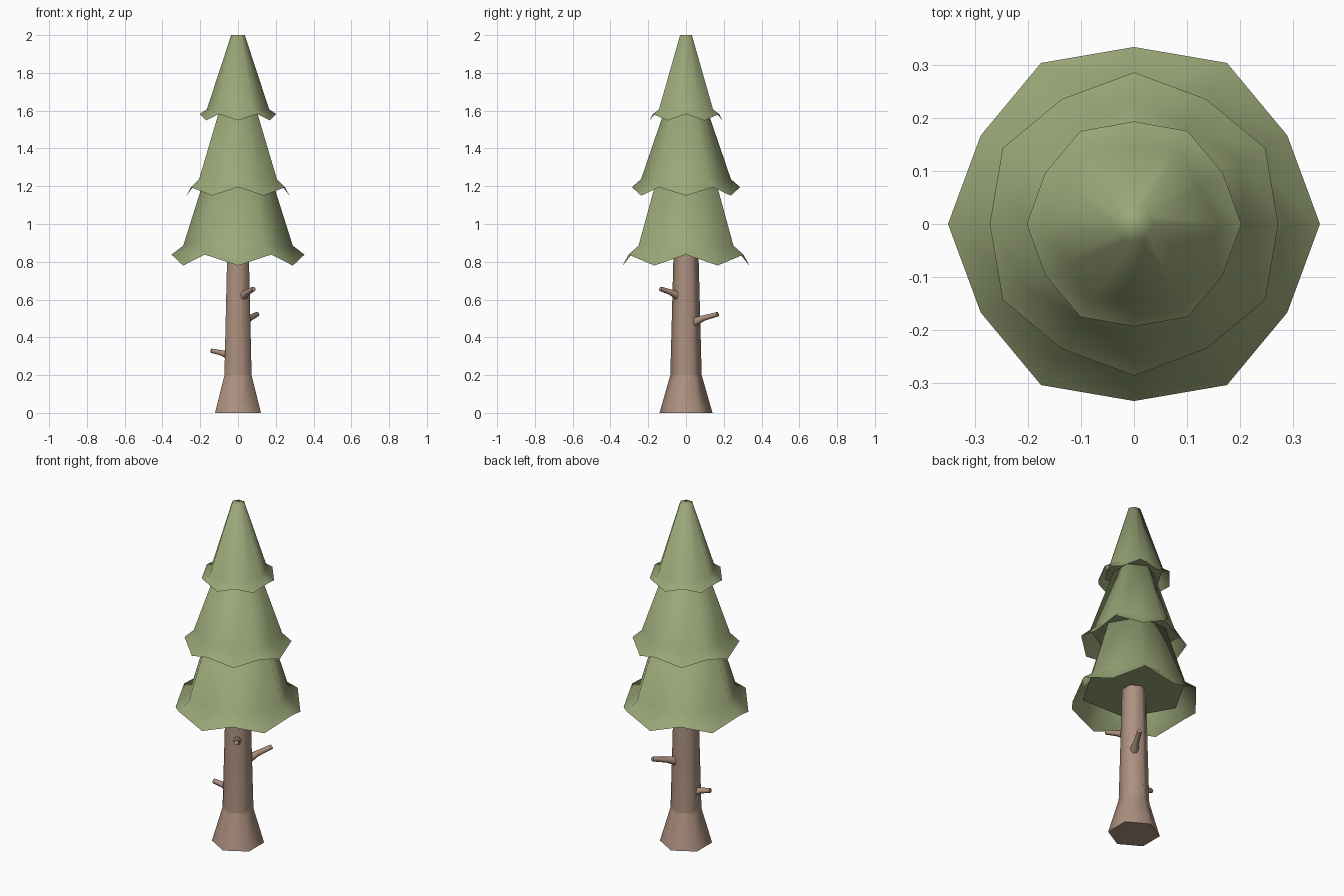
import bpy
import bmesh
from math import cos, sin, pi, radians
from mathutils import Vector

cube = bpy.data.objects.get("Cube")
if cube:
    bpy.data.objects.remove(cube, do_unlink=True)


def material(name, rgb):
    mat = bpy.data.materials.new(name)
    mat.use_nodes = True
    mat.diffuse_color = (*rgb, 1)
    mat.node_tree.nodes["Principled BSDF"].inputs["Base Color"].default_value = (*rgb, 1)
    return mat


GREEN = material("needle_green", (0.33, 0.39, 0.19))
BROWN = material("bark_brown", (0.42, 0.285, 0.215))


def polar(radius, angle, z):
    return Vector((radius * cos(angle), radius * sin(angle), z))


def ring(bm, points):
    return [bm.verts.new(p) for p in points]


def bridge(bm, lower, upper):
    n = len(lower)
    for i in range(n):
        j = (i + 1) % n
        bm.faces.new((lower[i], lower[j], upper[j], upper[i]))


def finish(bm, name, mat, angle):
    mesh = bpy.data.meshes.new(name)
    bm.to_mesh(mesh)
    bm.free()
    mesh.materials.append(mat)
    obj = bpy.data.objects.new(name, mesh)
    bpy.context.collection.objects.link(obj)
    bpy.ops.object.select_all(action="DESELECT")
    obj.select_set(True)
    bpy.context.view_layer.objects.active = obj
    bpy.ops.object.shade_smooth_by_angle(angle=radians(angle))
    return obj


def hexagon(radius, z, turn):
    """Six corners plus the six edge midpoints."""
    pts = []
    for i in range(12):
        r = radius if i % 2 == 0 else radius * cos(pi / 6)
        pts.append(polar(r, turn + i * pi / 6, z))
    return pts


def foliage(name, turn, skirt_r, skirt_z, eave_r, eave_z, top_r, top_z):
    """Hexagonal cone with a thin zigzag skirt around a closed underside."""
    bm = bmesh.new()
    hem = ring(bm, [polar(skirt_r[i % 2], turn + i * pi / 6, skirt_z[i % 2])
                    for i in range(12)])
    eave = ring(bm, hexagon(eave_r, eave_z, turn))
    top = ring(bm, hexagon(top_r, top_z, turn))
    bridge(bm, hem, eave)
    bridge(bm, eave, top)
    bm.faces.new(top)
    under = ring(bm, hexagon(eave_r, eave_z, turn))
    bm.faces.new(under[::-1])
    finish(bm, name, GREEN, 75)


foliage("lower_foliage", 0, (0.352, 0.335), (0.838, 0.78), 0.29, 0.885, 0.175, 1.25)
foliage("middle_foliage", pi / 6, (0.287, 0.273), (1.195, 1.15), 0.238, 1.237, 0.107, 1.62)
foliage("upper_foliage", 0, (0.203, 0.194), (1.582, 1.548), 0.165, 1.607, 0.036, 2.0)

# Trunk with a flared foot
bm = bmesh.new()
rings = [ring(bm, [polar(r, pi / 6 + i * pi / 3, z) for i in range(6)])
         for r, z in ((0.14, 0), (0.083, 0.2), (0.065, 0.89))]
bridge(bm, rings[0], rings[1])
bridge(bm, rings[1], rings[2])
bm.faces.new(rings[0][::-1])
bm.faces.new(rings[2])
for a, b in zip(rings[1], rings[1][1:] + rings[1][:1]):
    bm.edges.get((a, b)).smooth = False
finish(bm, "trunk", BROWN, 75)


def branch(name, root, tip):
    """Short stub, thick at the trunk and kinked upward."""
    root, tip = Vector(root), Vector(tip)
    axis = (tip - root).normalized()
    side = axis.cross(Vector((0, 0, 1))).normalized()
    up = side.cross(axis)
    knee = root.lerp(tip, 0.4) + Vector((0, 0, 0.004))
    bm = bmesh.new()
    loops = []
    for centre, r in ((root, 0.026), (knee, 0.016), (tip, 0.013)):
        loops.append(ring(bm, [centre + r * (cos(i * pi / 3) * side + sin(i * pi / 3) * up)
                               for i in range(6)]))
    bridge(bm, loops[0], loops[1])
    bridge(bm, loops[1], loops[2])
    bm.faces.new(loops[0])
    bm.faces.new(loops[2])
    bmesh.ops.recalc_face_normals(bm, faces=bm.faces)
    finish(bm, name, BROWN, 65)


branch("front_branch", (0.025, -0.04, 0.618), (0.083, -0.135, 0.657))
branch("back_branch", (0.035, 0.04, 0.48), (0.102, 0.168, 0.523))
branch("side_branch", (-0.045, -0.01, 0.302), (-0.143, -0.025, 0.33))
